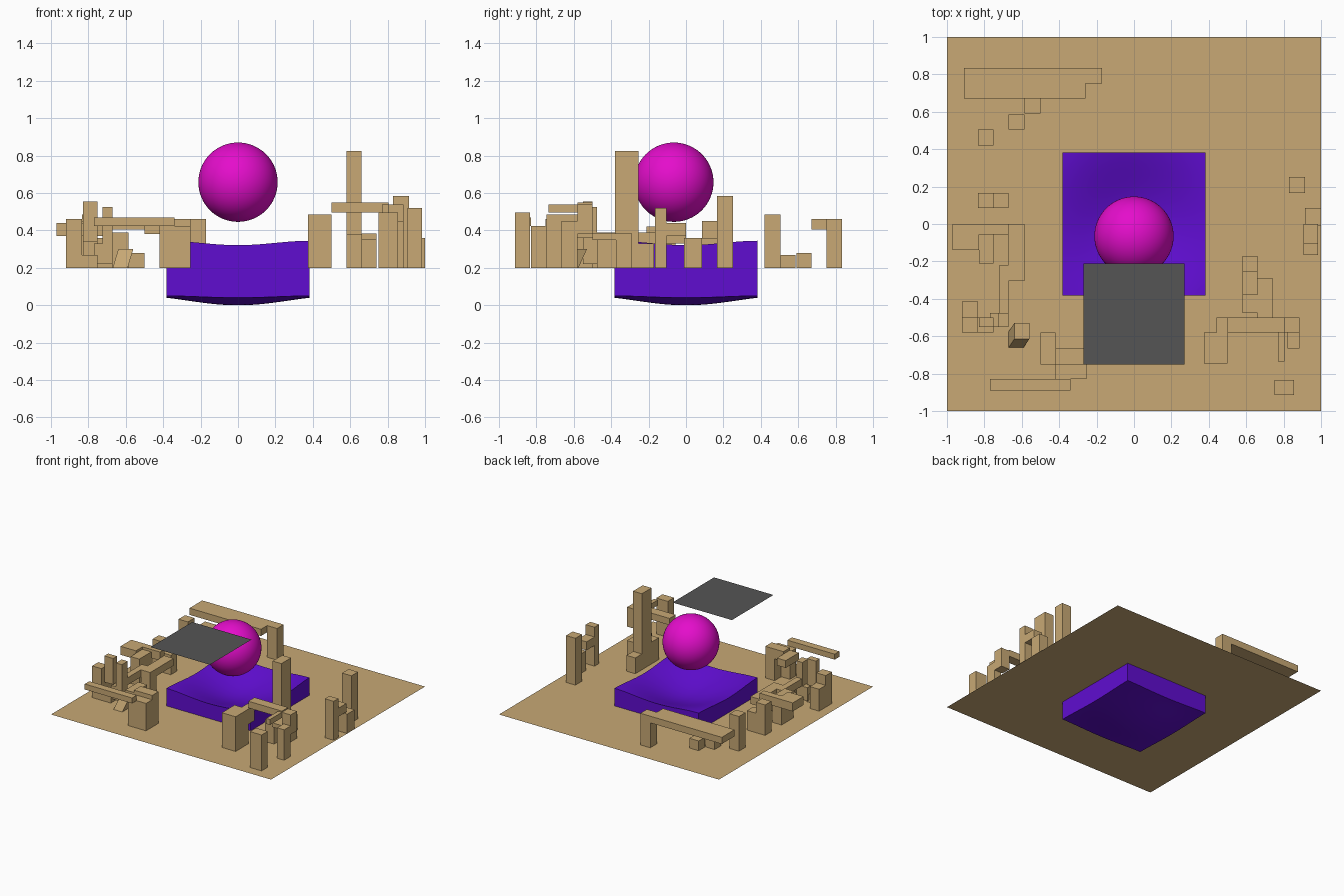
import bpy, bmesh, math
from mathutils import Vector


def material(name, rgb):
    m = bpy.data.materials.new(name)
    m.diffuse_color = (*rgb, 1)
    return m


TAN = material("sand tan", (0.578, 0.397, 0.178))
PURPLE = material("violet", (0.115, 0.004, 0.63))
MAGENTA = material("magenta", (0.78, 0.004, 0.60))
GREY = material("dark grey", (0.089, 0.089, 0.089))
GROUND = 0.2


def make(name, bm, mat, smooth=False):
    me = bpy.data.meshes.new(name)
    bm.to_mesh(me)
    bm.free()
    me.materials.append(mat)
    ob = bpy.data.objects.new(name, me)
    bpy.context.collection.objects.link(ob)
    if smooth:
        bpy.context.view_layer.objects.active = ob
        ob.select_set(True)
        bpy.ops.object.shade_smooth_by_angle(angle=math.radians(40))
        ob.select_set(False)
    return ob


def add_box(bm, x0, x1, y0, y1, z0, z1, lean=(0, 0)):
    """Box whose top is shifted by lean; no underside when it stands on the ground."""
    v = []
    for z, s in ((z0, 0), (z1, 1)):
        for x, y in ((x0, y0), (x1, y0), (x1, y1), (x0, y1)):
            v.append(bm.verts.new((x + s * lean[0], y + s * lean[1], z)))
    bm.faces.new(v[4:])
    if z0 > GROUND + 0.001:
        bm.faces.new(v[3::-1])
    for i in range(4):
        j = (i + 1) % 4
        bm.faces.new((v[i], v[j], v[j + 4], v[i + 4]))


def blocks(name, boxes):
    bm = bmesh.new()
    for b in boxes:
        add_box(bm, *b)
    make(name, bm, TAN)


def sheet(name, x0, x1, y0, y1, z, mat):
    bm = bmesh.new()
    bm.faces.new([bm.verts.new(p) for p in
                  ((x0, y0, z), (x1, y0, z), (x1, y1, z), (x0, y1, z))])
    make(name, bm, mat)


# ground sheet and floating panel
sheet("ground_sheet", -1, 1, -1, 1, GROUND, TAN)
sheet("floating_panel", -0.27, 0.27, -0.75, -0.21, 0.853, GREY)

# ball
bm = bmesh.new()
bmesh.ops.create_uvsphere(bm, u_segments=64, v_segments=32, radius=0.212)
bmesh.ops.translate(bm, verts=bm.verts, vec=Vector((0, -0.065, 0.658)))
make("ball", bm, MAGENTA, True)

# cushion slab, sagging towards its middle
bm = bmesh.new()
bmesh.ops.create_cube(bm, size=1)
bmesh.ops.subdivide_edges(bm, edges=bm.edges[:], cuts=24, use_grid_fill=True)
for v in bm.verts:
    x, y, t = v.co.x * 0.765, v.co.y * 0.765, v.co.z + 0.5
    r = min(math.hypot(x, y) / 0.54, 1)
    sag = math.cos(r * math.pi / 2) ** 2 * (0.05 + 0.07 * t)
    v.co = (x, y, 0.05 + 0.295 * t - sag)
make("cushion_slab", bm, PURPLE, True)

# back: long raised beam, its post and the low stepping blocks
blocks("back_beam", [
    (-0.91, -0.26, 0.67, 0.835, 0.405, 0.46),
    (-0.26, -0.17, 0.75, 0.835, 0.2, 0.46),
])
blocks("back_small_blocks", [
    (-0.585, -0.5, 0.59, 0.67, 0.2, 0.28),
    (-0.67, -0.585, 0.505, 0.585, 0.2, 0.27),
    (-0.835, -0.75, 0.42, 0.505, 0.2, 0.485),
])

# left: twin post and the bent walkway
blocks("left_twin_post", [
    (-0.835, -0.75, 0.085, 0.165, 0.2, 0.45),
    (-0.75, -0.67, 0.085, 0.165, 0.2, 0.36),
])
blocks("left_walkway", [
    (-0.97, -0.83, -0.14, 0.0, 0.37, 0.44),
    (-0.83, -0.67, -0.055, 0.0, 0.37, 0.44),
    (-0.83, -0.75, -0.21, -0.055, 0.2, 0.42),
    (-0.67, -0.585, -0.305, 0.0, 0.33, 0.39),
    (-0.67, -0.585, -0.305, -0.22, 0.2, 0.33),
    (-0.72, -0.67, -0.475, -0.22, 0.33, 0.39),
])
blocks("left_front_towers", [
    (-0.92, -0.835, -0.58, -0.5, 0.2, 0.46),
    (-0.92, -0.835, -0.5, -0.415, 0.2, 0.38),
    (-0.835, -0.75, -0.58, -0.5, 0.2, 0.27),
    (-0.77, -0.67, -0.55, -0.475, 0.22, 0.33),
    (-0.725, -0.67, -0.55, -0.475, 0.33, 0.525),
    (-0.83, -0.75, -0.55, -0.5, 0.34, 0.555),
])

# small leaning block
blocks("leaning_block", [
    (-0.67, -0.59, -0.66, -0.575, 0.2, 0.3, (0.03, 0.045)),
])

# front left: beam resting on stepped posts
blocks("front_left_beam", [
    (-0.77, -0.34, -0.89, -0.83, 0.425, 0.47),
    (-0.42, -0.34, -0.83, -0.75, 0.2, 0.425),
    (-0.34, -0.255, -0.83, -0.75, 0.2, 0.425),
    (-0.34, -0.255, -0.75, -0.665, 0.2, 0.46),
    (-0.42, -0.34, -0.75, -0.665, 0.38, 0.46),
    (-0.5, -0.42, -0.75, -0.58, 0.38, 0.44),
])

# front right: gate with posts
blocks("front_right_gate", [
    (0.375, 0.5, -0.745, -0.58, 0.2, 0.485),
    (0.44, 0.5, -0.58, -0.5, 0.36, 0.485),
    (0.5, 0.805, -0.58, -0.5, 0.495, 0.55),
    (0.77, 0.805, -0.735, -0.58, 0.495, 0.54),
    (0.805, 0.885, -0.58, -0.5, 0.38, 0.54),
    (0.82, 0.885, -0.665, -0.58, 0.2, 0.45),
])
blocks("front_right_post", [(0.75, 0.855, -0.915, -0.835, 0.2, 0.495)])

# right: tall tower with low arms
blocks("right_tall_tower", [
    (0.58, 0.66, -0.38, -0.255, 0.2, 0.825),
    (0.58, 0.66, -0.255, -0.17, 0.2, 0.33),
    (0.58, 0.66, -0.475, -0.38, 0.2, 0.38),
    (0.66, 0.74, -0.5, -0.29, 0.35, 0.385),
    (0.66, 0.74, -0.375, -0.29, 0.2, 0.35),
])

# right edge: post and bridge
blocks("right_edge_post", [(0.83, 0.915, 0.165, 0.25, 0.2, 0.585)])
blocks("right_edge_bridge", [
    (0.905, 0.985, -0.165, -0.105, 0.2, 0.52),
    (0.905, 0.985, -0.105, 0.0, 0.37, 0.44),
    (0.915, 1.0, -0.01, 0.085, 0.2, 0.36),
])
